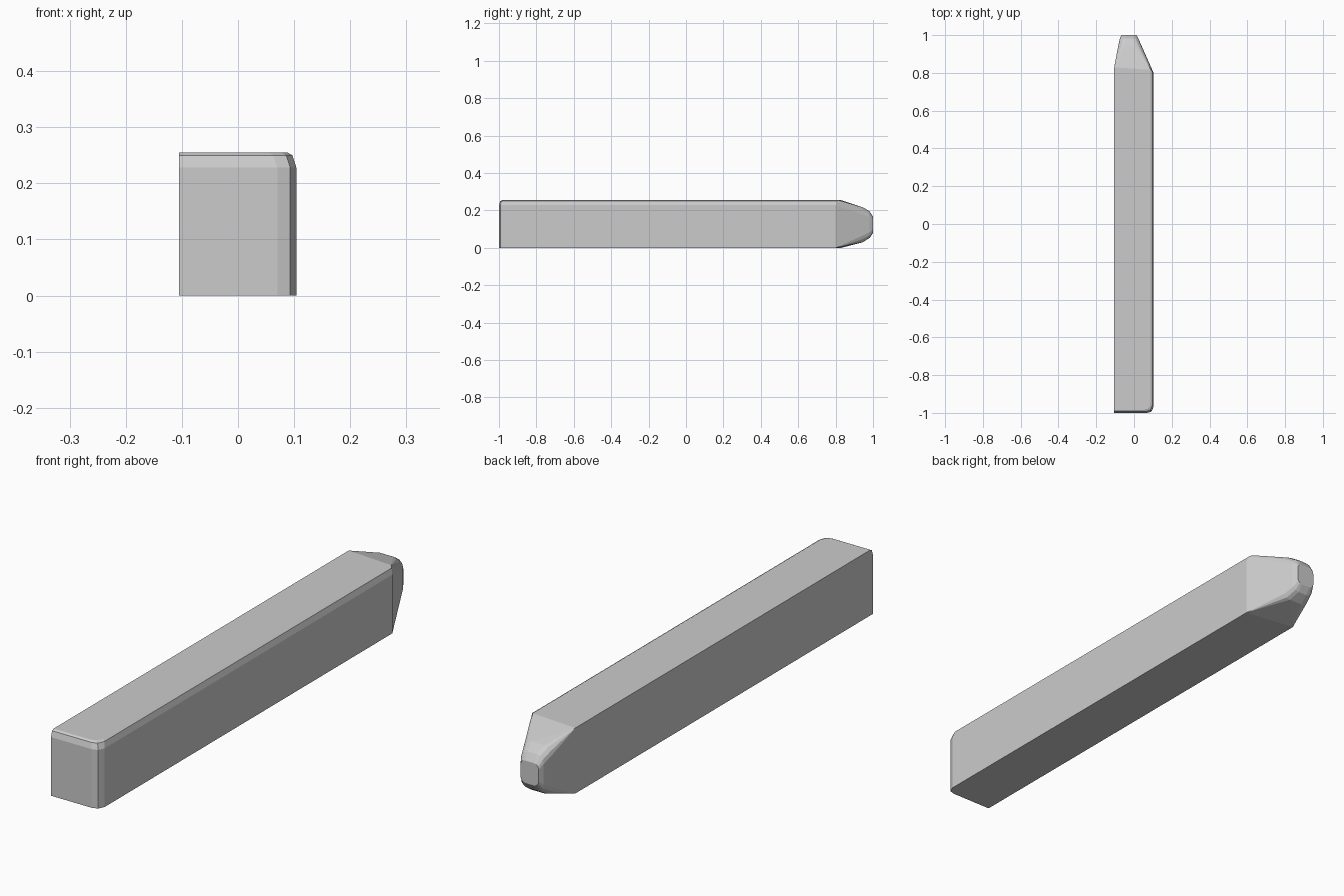
import bpy, bmesh, math

if "Cube" in bpy.data.objects:
    bpy.data.objects.remove(bpy.data.objects["Cube"])

points = []

# Body: square left and bottom edges, rounded right, front and top edges
for z, d in ((0, 0), (0.228, 0), (0.25, 0.007), (0.255, 0.016)):
    for x, y in ((0.07, -1), (0.093, -0.993), (0.104, -0.968)):
        points.append((x - d, y + d, z))
    points.append((-0.105, -1 + d, z))
    points.append((0.104 - d, 0.80 + d, z))
    points.append((-0.105, 0.83, z))


# Rounded rectangular section of the tip
def tip_ring(y, x0, x1, z0, z1, r, steps=3):
    for cx, cz, start in ((x1 - r, z1 - r, 0), (x0 + r, z1 - r, 90),
                          (x0 + r, z0 + r, 180), (x1 - r, z0 + r, 270)):
        for i in range(steps + 1):
            a = math.radians(start + 90 * i / steps)
            points.append((cx + r * math.cos(a), y, cz + r * math.sin(a)))


# Tapered tip with a softened end
tip_ring(0.945, -0.083, 0.038, 0.030, 0.217, 0.032)
tip_ring(0.982, -0.075, 0.023, 0.053, 0.195, 0.030)
tip_ring(1.0, -0.066, 0.012, 0.080, 0.167, 0.020)

# Skin the sections into one closed bar
bm = bmesh.new()
for p in points:
    bm.verts.new(p)
bmesh.ops.convex_hull(bm, input=bm.verts)
loose = [v for v in bm.verts if not v.link_faces]
bmesh.ops.delete(bm, geom=loose, context='VERTS')
bmesh.ops.dissolve_limit(bm, angle_limit=math.radians(0.5),
                         verts=bm.verts, edges=bm.edges)
bmesh.ops.recalc_face_normals(bm, faces=bm.faces)
mesh = bpy.data.meshes.new("pointed_bar")
bm.to_mesh(mesh)
bm.free()
bar = bpy.data.objects.new("pointed_bar", mesh)
bpy.context.collection.objects.link(bar)
